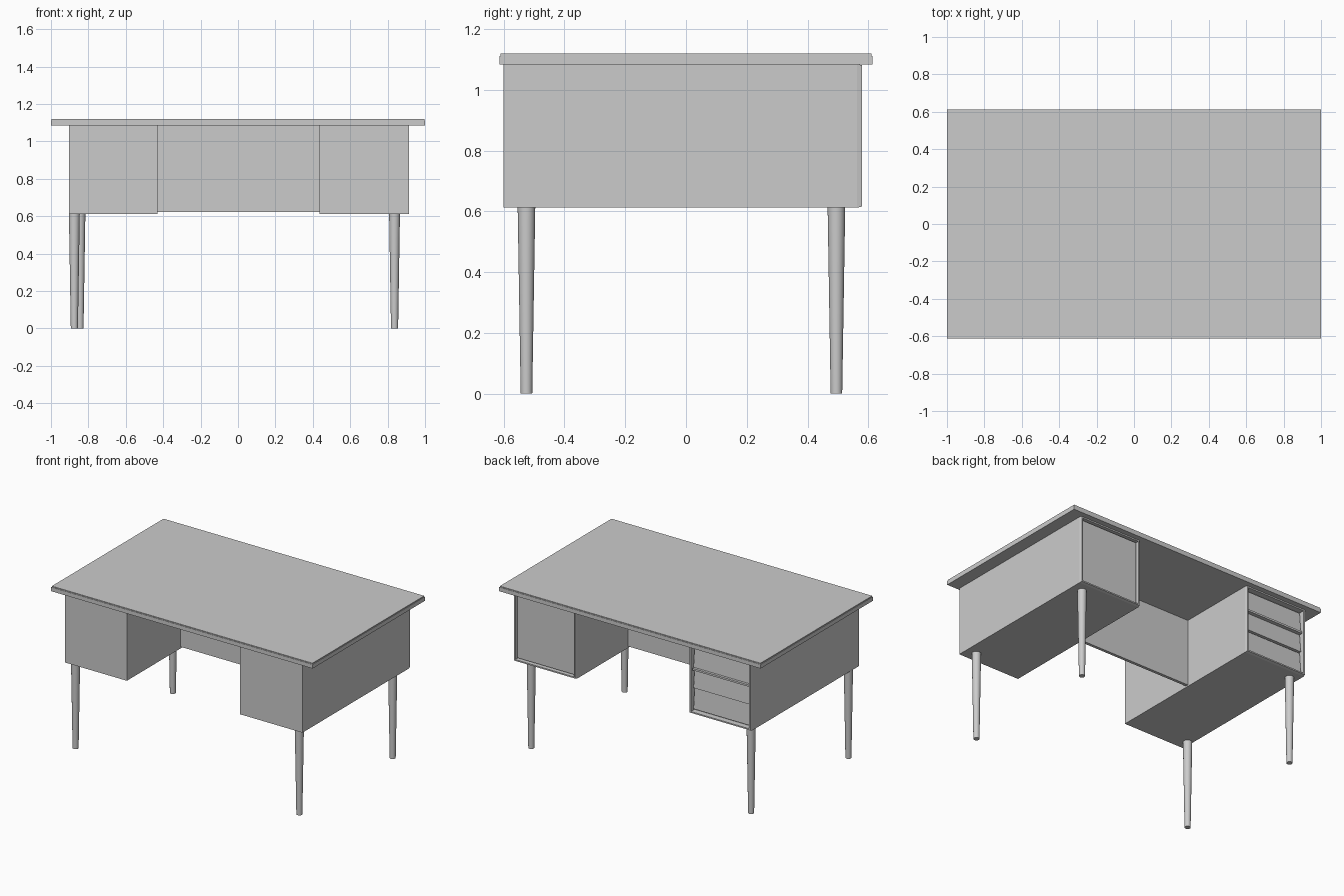
import bpy, bmesh

if "Cube" in bpy.data.objects:
    bpy.data.objects.remove(bpy.data.objects["Cube"])


def finish(name, bm):
    bmesh.ops.recalc_face_normals(bm, faces=bm.faces)
    me = bpy.data.meshes.new(name)
    bm.to_mesh(me)
    bm.free()
    ob = bpy.data.objects.new(name, me)
    bpy.context.collection.objects.link(ob)
    return ob


def box_bm(x0, x1, y0, y1, z0, z1):
    bm = bmesh.new()
    bmesh.ops.create_cube(bm, size=1)
    for v in bm.verts:
        v.co = (x1 if v.co.x > 0 else x0,
                y1 if v.co.y > 0 else y0,
                z1 if v.co.z > 0 else z0)
    return bm


def box(name, *dims, bevel=0):
    ob = finish(name, box_bm(*dims))
    if bevel:
        m = ob.modifiers.new("edge", 'BEVEL')
        m.width, m.segments = bevel, 1
    return ob


def back_face(bm):
    return max(bm.faces, key=lambda f: f.calc_center_median().y)


def pedestal(name, x0, x1):
    """Closed cabinet with a chamfered rim and shallow recess at the back."""
    bm = box_bm(x0, x1, -0.60, 0.562, 0.612, 1.085)
    # chamfered rim
    f = bmesh.ops.extrude_discrete_faces(bm, faces=[back_face(bm)])["faces"][0]
    bmesh.ops.translate(bm, verts=f.verts, vec=(0, 0.0, 0))
    bmesh.ops.inset_region(bm, faces=[f], thickness=0.006, depth=0)
    for v in f.verts:
        v.co.y = 0.58
    # recess
    bmesh.ops.inset_region(bm, faces=[f], thickness=0.013, depth=0)
    r = bmesh.ops.extrude_discrete_faces(bm, faces=[f])["faces"][0]
    for v in r.verts:
        v.co.y = 0.54
    bmesh.ops.remove_doubles(bm, verts=bm.verts, dist=1e-5)
    return finish(name, bm)


def drawer(name, x0, x1, z0, z1):
    """Drawer front leaning outward at its lower edge."""
    bm = box_bm(x0, x1, 0.535, 0.56, z0, z1)
    for v in bm.verts:
        if v.co.y > 0.55 and v.co.z > (z0 + z1) / 2:
            v.co.y = 0.548
    return finish(name, bm)


def leg(name, x, y):
    bm = bmesh.new()
    bmesh.ops.create_cone(bm, cap_ends=True, segments=24, radius1=0.019,
                          radius2=0.029, depth=0.615)
    bmesh.ops.translate(bm, verts=bm.verts, vec=(x, y, 0.3075))
    ob = finish(name, bm)
    bpy.context.view_layer.objects.active = ob
    ob.select_set(True)
    bpy.ops.object.shade_smooth_by_angle(angle=0.6)
    ob.select_set(False)


# Table top: slab with a thin surface sheet
box("table_top", -1, 1, -0.613, 0.613, 1.084, 1.112)
box("top_sheet", -0.997, 0.997, -0.61, 0.61, 1.112, 1.119)

# Two pedestals and the panel between them
pedestal("drawer_pedestal", -0.903, -0.43)
pedestal("door_pedestal", 0.437, 0.913)
box("modesty_panel", -0.431, 0.438, -0.012, 0.008, 0.622, 1.085)

# Drawers in the rear of the left pedestal
for i, (z0, z1) in enumerate([(0.638, 0.777), (0.783, 0.908), (0.926, 1.064)]):
    drawer(f"drawer_front_{i + 1}", -0.883, -0.45, z0, z1)
box("drawer_rail", -0.884, -0.449, 0.53, 0.572, 0.91, 0.923)

# Door in the rear of the right pedestal
box("door", 0.458, 0.892, 0.535, 0.566, 0.634, 1.064)

# Tapered round legs
for name, x, y in [("front_left_leg", -0.875, -0.525), ("back_left_leg", -0.845, 0.495),
                   ("front_right_leg", 0.837, -0.525), ("back_right_leg", 0.837, 0.495)]:
    leg(name, x, y)
